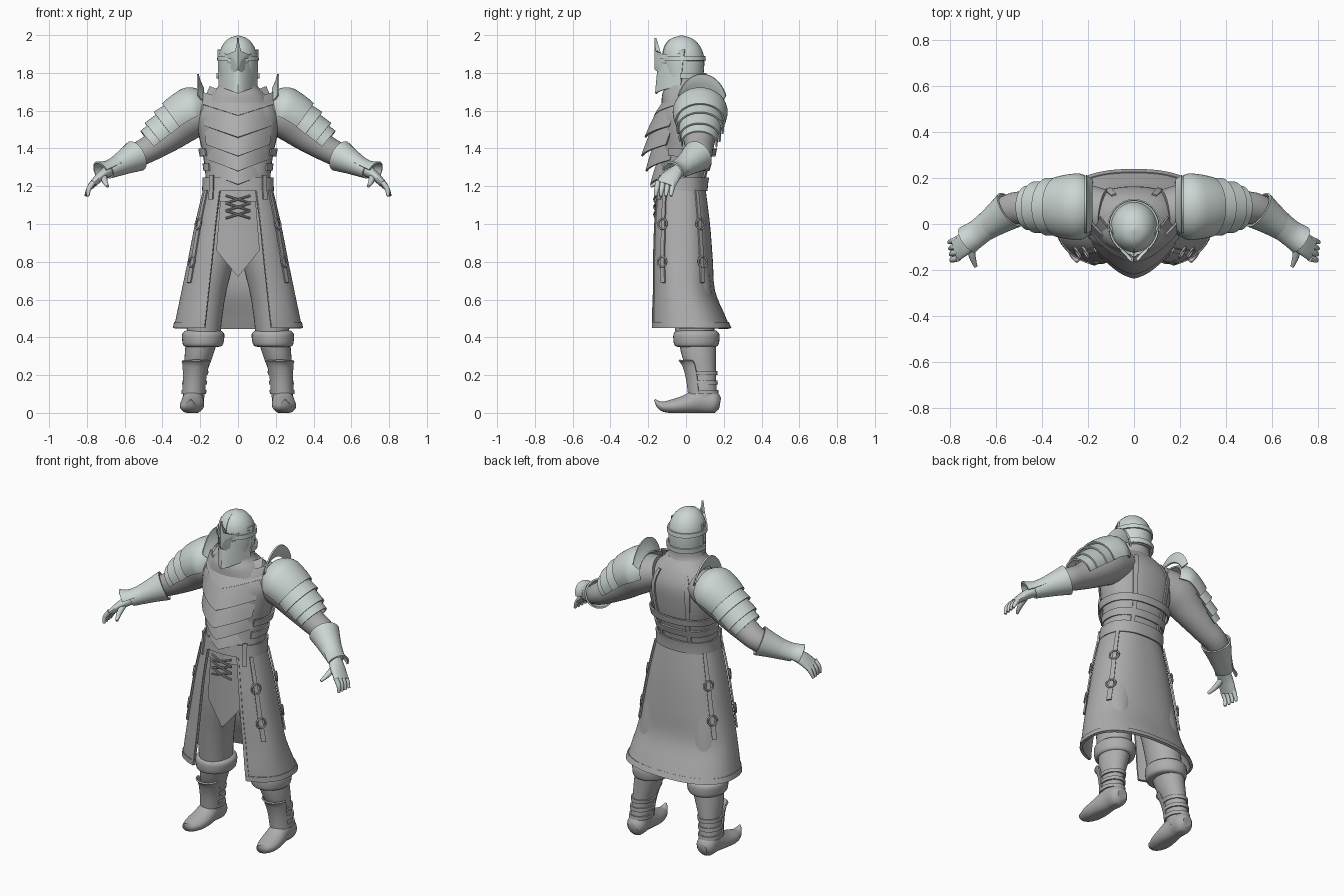
import bpy, bmesh
from math import cos, sin, pi, radians, copysign
from mathutils import Vector

cube = bpy.data.objects.get("Cube")
if cube:
    bpy.data.objects.remove(cube, do_unlink=True)


def material(name, rgb):
    m = bpy.data.materials.new(name)
    m.use_nodes = True
    m.diffuse_color = (*rgb, 1)
    m.node_tree.nodes["Principled BSDF"].inputs["Base Color"].default_value = (*rgb, 1)
    return m


STEEL = material("pale_steel", (.60, .67, .65))
CLOTH = material("grey_cloth", (.42, .42, .42))
UP, Y, X = Vector((0, 0, 1)), Vector((0, 1, 0)), Vector((1, 0, 0))


def finish(bm, name, mat, mirror=False, thick=0):
    bmesh.ops.recalc_face_normals(bm, faces=bm.faces)
    if thick:
        bmesh.ops.solidify(bm, geom=bm.faces[:], thickness=thick)
        bmesh.ops.recalc_face_normals(bm, faces=bm.faces)
    me = bpy.data.meshes.new(name)
    bm.to_mesh(me)
    bm.free()
    me.materials.append(mat)
    me.shade_smooth()
    me.set_sharp_from_angle(angle=radians(40))
    ob = bpy.data.objects.new(name, me)
    bpy.context.collection.objects.link(ob)
    if mirror:
        ob.modifiers.new("Mirror", 'MIRROR')
    return ob


def spline(st, k):
    out = []
    for i in range(len(st) - 1):
        a, b, c, d = st[max(i - 1, 0)], st[i], st[i + 1], st[min(i + 2, len(st) - 1)]
        for j in range(k):
            t = j / k
            out.append([q + t / 2 * (r - p + t * (2 * p - 5 * q + 4 * r - s + t * (3 * (q - r) + s - p)))
                        for p, q, r, s in zip(a, b, c, d)])
    return out + [list(st[-1])]


def section_point(s, ang, p, u=X, v=Y, off=0):
    c, d = cos(ang), sin(ang)
    e = 2 / p
    return (Vector(s[:3]) + u * max(s[3] + off, .001) * copysign(abs(c) ** e, c)
            + v * max(s[4] + off, .001) * copysign(abs(d) ** e, d))


def sweep(name, st, mat, arc=None, follow=False, k=4, p=2, thick=.009, mirror=False, off=0, n=32, ref=Y):
    """Loft elliptical stations (x, y, z, ra, rb); an arc in degrees makes an open shell."""
    st = spline(st, k)
    bm = bmesh.new()
    a0, a1 = arc or (0, 360)
    count = n + 1 if arc else n
    rows = []
    for i, s in enumerate(st):
        t = UP
        if follow:
            t = (Vector(st[min(i + 1, len(st) - 1)][:3]) - Vector(st[max(i - 1, 0)][:3])).normalized()
        u = ref.cross(t).normalized()
        v = t.cross(u)
        row = []
        for j in range(count):
            q = section_point(s, radians(a0 + (a1 - a0) * j / n), p, u, v, off)
            q.z = max(q.z, 0)
            row.append(bm.verts.new(q))
        rows.append(row)
    for r, s in zip(rows, rows[1:]):
        for j in range(n):
            h = (j + 1) % count
            bm.faces.new((r[j], r[h], s[h], s[j]))
    if not arc:
        bm.faces.new(rows[0])
        bm.faces.new(rows[-1])
    return finish(bm, name, mat, mirror, thick if arc else 0)


def cut(st, z0, z1, m=1):
    """Sample vertical stations between two heights."""
    fine = spline(st, 8)
    out = []
    for i in range(m + 1):
        z = z0 + (z1 - z0) * i / m
        a, b = next(((a, b) for a, b in zip(fine, fine[1:]) if a[2] <= z <= b[2]), (fine[-2], fine[-1]))
        t = (z - a[2]) / (b[2] - a[2])
        out.append([p + (q - p) * t for p, q in zip(a, b)])
    return out


def lame(name, mat, zt, zb, yt, yb, wt, wb, drop, depth, n=24, m=5):
    """Keeled front plate whose lower edge dips to a point."""
    bm = bmesh.new()
    rows = []
    for i in range(m + 1):
        t = i / m
        row = []
        for j in range(n + 1):
            u = 2 * j / n - 1
            a = abs(u)
            row.append(bm.verts.new(((wt + (wb - wt) * t) * u,
                                     yt + (yb - yt) * t ** .8 + depth * (.25 * a + .75 * a * a),
                                     zt + (zb - zt) * t + drop * a)))
        rows.append(row)
    for r, s in zip(rows, rows[1:]):
        for j in range(n):
            bm.faces.new((r[j], r[j + 1], s[j + 1], s[j]))
    return finish(bm, name, mat, thick=.01)


def plate(name, mat, pts, y_of, thick, mirror=False):
    bm = bmesh.new()
    bm.faces.new([bm.verts.new((x, y_of(x, z), z)) for x, z in pts])
    bmesh.ops.triangulate(bm, faces=bm.faces[:])
    return finish(bm, name, mat, mirror, thick)


# Torso, collar and waist belt
TORSO = [(0, -.03, 1.12, .18, .125), (0, -.02, 1.24, .172, .125), (0, 0, 1.36, .185, .138),
         (0, .01, 1.48, .21, .148), (0, .015, 1.58, .215, .148), (0, .015, 1.66, .165, .12),
         (0, 0, 1.72, .1, .09)]
sweep("torso", TORSO, CLOTH, p=2.3)
sweep("collar", [(0, -.005, 1.64, .17, .125), (0, -.01, 1.69, .14, .115), (0, -.01, 1.74, .1, .095),
                 (0, -.012, 1.82, .094, .098)], CLOTH)
sweep("waist_belt", cut(TORSO, 1.175, 1.245, 4), CLOTH, arc=(0, 360), k=1, p=2.3, off=.016, n=40)
for i, z in enumerate((1.28, 1.36)):
    sweep(f"back_strap_{i}", cut(TORSO, z, z + .04), CLOTH, arc=(-35, 215), k=1, p=2.3, off=.009)
sweep("back_border", cut(TORSO, 1.24, 1.66, 10), CLOTH, arc=(58, 66), k=1, p=2.3, off=.008, n=3, mirror=True)

# Overlapping chest plates
CHEST = [(1.67, 1.575, -.10, -.17, .15, .19), (1.64, 1.46, -.125, -.22, .19, .18),
         (1.53, 1.36, -.165, -.238, .18, .17), (1.42, 1.28, -.17, -.215, .17, .16),
         (1.33, 1.21, -.15, -.19, .16, .165)]
for i, c in enumerate(CHEST):
    lame(f"chest_plate_{i}", CLOTH, *c, drop=.06, depth=.13)

# Open-fronted skirt with trim
SKIRT = [(0, .02, .45, .34, .215), (0, .005, .52, .325, .2), (0, -.017, .65, .298, .17),
         (0, -.022, .81, .265, .164), (0, -.026, 1.0, .228, .153), (0, -.03, 1.19, .183, .133)]
sweep("skirt", SKIRT, CLOTH, arc=(-63, 243), p=2.4, n=64, thick=.012)
sweep("skirt_hem", cut(SKIRT, .45, .48), CLOTH, arc=(-63, 243), k=1, p=2.4, n=64, off=.005)
sweep("skirt_front_border", cut(SKIRT, .48, 1.17, 12), CLOTH, arc=(-63, -59), k=1, p=2.4, n=2,
      off=.004, mirror=True)
sweep("belt_loop", cut(TORSO, 1.13, 1.26, 3), CLOTH, arc=(-52, -43), k=1, p=2.3, n=3, off=.028, mirror=True)

# Hanging straps with rings
for tag, a in (("front", -32), ("rear", 34)):
    sweep(f"{tag}_hanging_strap", cut(SKIRT, .69, 1.18, 10), CLOTH, arc=(a - 4, a + 4), k=1, p=2.4,
          n=3, off=.012, mirror=True)
    for z in (.8, 1.0):
        q = section_point(cut(SKIRT, z, z)[0], radians(a), 2.4, off=.014)
        for side in (1, -1):
            out = Vector((side * cos(radians(a)), sin(radians(a)), .15))
            bpy.ops.mesh.primitive_torus_add(location=(side * q.x, q.y, q.z), major_radius=.027,
                                             minor_radius=.005, major_segments=20, minor_segments=8,
                                             rotation=out.to_track_quat('Z', 'Y').to_euler())
            ring = bpy.context.object
            ring.name = f"{tag}_strap_ring"
            ring.data.materials.append(CLOTH)
            ring.data.shade_smooth()

# Pointed front flap and laces
plate("front_flap", CLOTH, [(-.09, 1.17), (0, 1.17), (.09, 1.17), (.115, .86), (0, .72), (-.115, .86)],
      lambda x, z: -.155 + .25 * abs(x), .01)
for i in range(3):
    z = 1.03 + i * .04
    sweep(f"lace_{i}", [(-.065, -.158, z, .006, .006), (0, -.168, z + .02, .006, .006),
                        (.065, -.158, z + .04, .006, .006)], CLOTH, follow=True, n=8, mirror=True)

# Legs, knee cuffs, boots
sweep("thigh", [(.185, .055, .35, .085, .1), (.17, .03, .6, .1, .11), (.13, 0, .85, .115, .115),
                (.09, -.02, 1.12, .09, .1)], CLOTH, mirror=True)
sweep("knee_cuff", [(.188, .055, .35, .088, .1), (.186, .055, .362, .106, .118),
                    (.184, .055, .415, .112, .122), (.184, .055, .435, .095, .105)], CLOTH, mirror=True)
SHIN = [(.237, .1, .05, .055, .07), (.232, .092, .13, .058, .07), (.226, .088, .2, .057, .07),
        (.21, .07, .29, .073, .088), (.192, .06, .38, .084, .1)]
sweep("boot_shaft", SHIN, CLOTH, mirror=True)
for i, z in enumerate((.1, .15, .2)):
    sweep(f"boot_strap_{i}", cut(SHIN, z, z + .022), CLOTH, arc=(0, 360), k=1, off=.008, mirror=True)
sweep("shin_plate", [(.235, .085, .1, .062, .075), (.23, .08, .18, .064, .08), (.224, .07, .25, .072, .09),
                     (.223, .06, .275, .078, .1)], CLOTH, arc=(195, 345), mirror=True)
sweep("shoe", [(.235, .18, .05, .03, .03), (.235, .15, .055, .06, .055), (.238, .08, .065, .068, .056),
               (.242, 0, .045, .05, .063), (.248, -.07, .034, .038, .058), (.25, -.13, .037, .024, .034),
               (.25, -.166, .07, .004, .005)], CLOTH, follow=True, ref=X, mirror=True)

# Sleeves, gauntlets, hands
sweep("sleeve", [(.13, .05, 1.6, .09, .1), (.25, .065, 1.56, .11, .115), (.35, .07, 1.48, .09, .092),
                 (.45, .07, 1.41, .072, .076), (.55, .06, 1.355, .062, .066), (.66, -.03, 1.29, .042, .046)],
      CLOTH, follow=True, mirror=True)
sweep("gauntlet_cuff", [(.54, .062, 1.36, .085, .087), (.6, .02, 1.328, .066, .07),
                        (.69, -.045, 1.28, .042, .05)], STEEL, arc=(0, 360), follow=True, mirror=True)
sweep("wrist_guard", [(.63, 0, 1.313, .056, .062), (.68, -.04, 1.287, .052, .06),
                      (.72, -.068, 1.265, .073, .066)], STEEL, arc=(95, 265), follow=True, mirror=True)
sweep("palm", [(.68, -.04, 1.285, .032, .036), (.73, -.08, 1.25, .025, .05),
               (.775, -.11, 1.205, .018, .053)], STEEL, follow=True, n=20, mirror=True)
for i in range(4):
    y = -.068 - .027 * i
    sweep(f"finger_{i}", [(.765, y, 1.222, .014, .014), (.79, y - .006, 1.185, .013, .013),
                          (.806 - .004 * i, y - .012, 1.148, .008, .008)],
          STEEL, follow=True, n=12, mirror=True)
sweep("thumb", [(.71, -.085, 1.255, .018, .018), (.705, -.14, 1.225, .015, .015),
                (.69, -.185, 1.2, .008, .008)], STEEL, follow=True, n=12, ref=X, mirror=True)

# Shoulder armour
SHOULDER = {
    "pauldron": [(.18, .075, 1.61, .095, .11), (.23, .075, 1.6, .13, .143), (.28, .075, 1.575, .128, .142),
                 (.33, .075, 1.54, .122, .132)],
    "upper_arm_plate": [(.31, .075, 1.55, .11, .122), (.375, .075, 1.5, .118, .126)],
    "middle_arm_plate": [(.36, .075, 1.51, .1, .112), (.43, .073, 1.455, .102, .112)],
    "lower_arm_plate": [(.4, .073, 1.475, .088, .1), (.462, .07, 1.425, .087, .097)]}
for name, st in SHOULDER.items():
    sweep(name, st, STEEL, arc=(75, 285), follow=True, mirror=True)
sweep("neck_guard", [(.18, .085, 1.6, .12, .12), (.198, .085, 1.6, .16, .135), (.208, .085, 1.6, .195, .142)],
      STEEL, arc=(115, 245), follow=True, mirror=True)

# Helmet, visor and brow crest
DOME = [(0, -.012, 1.77, .098, .103), (0, -.013, 1.87, .103, .11), (0, -.018, 1.935, .088, .096),
        (0, -.022, 1.98, .052, .058), (0, -.024, 1.998, .004, .004)]
sweep("helmet", DOME, STEEL)
sweep("helmet_ridge", cut(DOME, 1.88, 1.99, 8), STEEL, arc=(-93, -87), k=1, n=2, off=.004)
sweep("helmet_rim", cut(DOME, 1.865, 1.89), STEEL, arc=(0, 360), k=1, off=.008)
sweep("neck_rim", cut(DOME, 1.772, 1.8), STEEL, arc=(-10, 190), k=1, off=.006)
lame("visor", STEEL, 1.885, 1.69, -.143, -.164, .109, .102, drop=.04, depth=.135)
plate("eye_slit", CLOTH, [(.018, 1.853), (.05, 1.86), (.082, 1.868), (.082, 1.86), (.05, 1.85), (.018, 1.843)],
      lambda x, z: -.154 + .135 * (2.3 * x + 68 * x * x), .004, True)
plate("brow_crest", STEEL, [(0, 1.985), (.016, 1.915), (.055, 1.9), (.103, 1.905), (.055, 1.875), (.02, 1.87),
                            (0, 1.82)], lambda x, z: -.168 + 10 * x * x + .3 * x, .012, True)
